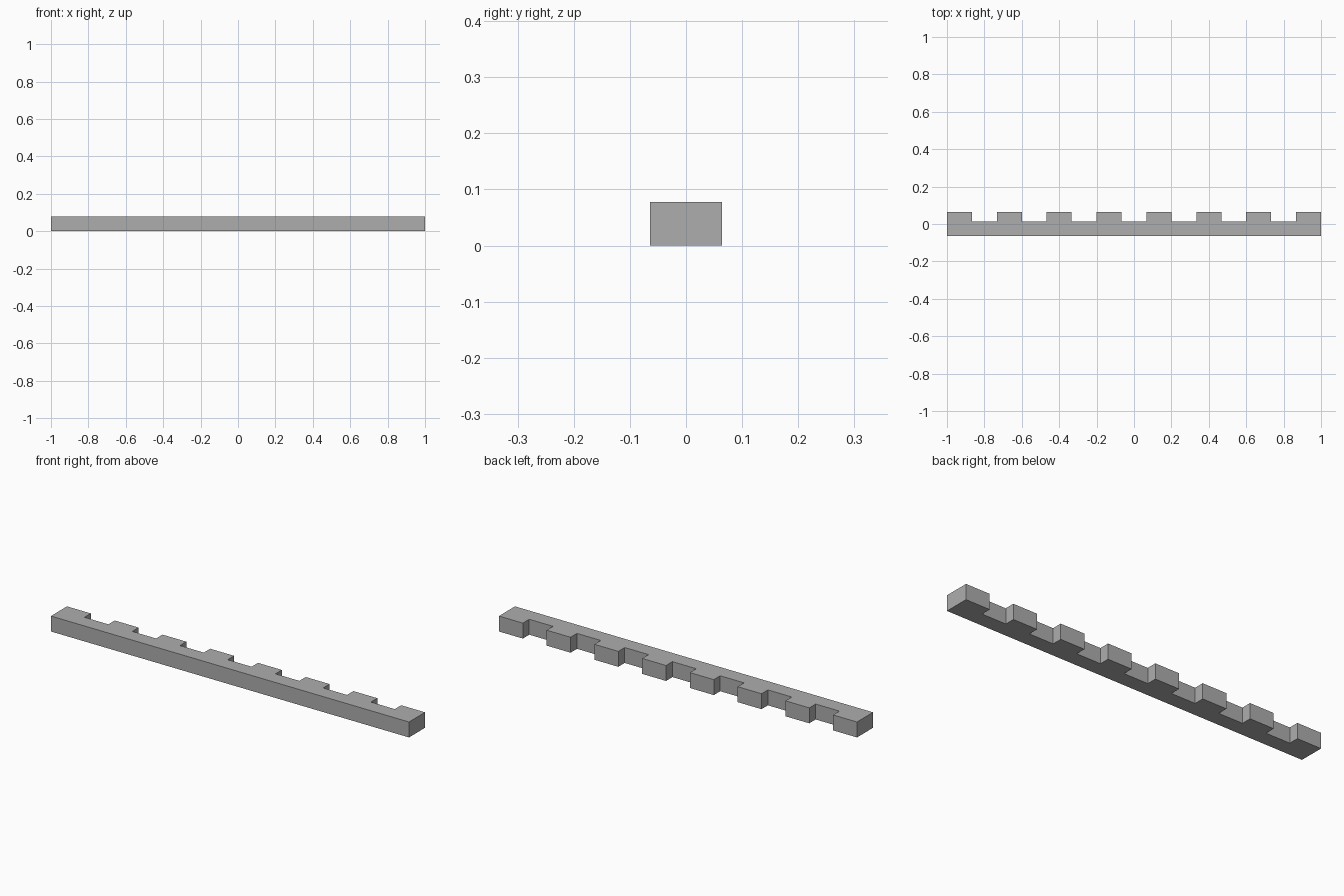
import bpy
import bmesh

cube = bpy.data.objects.get("Cube")
if cube:
    bpy.data.objects.remove(cube, do_unlink=True)

TEETH = 8
PITCH = 2 / (2 * TEETH - 1)      # teeth and gaps share one width
FRONT, NOTCH, BACK = -0.064, 0.013, 0.064
HEIGHT = 0.078

# Plain grey material
grey = bpy.data.materials.new("plain_grey")
grey.use_nodes = True
colour = (0.42, 0.42, 0.42, 1)
grey.diffuse_color = colour
grey.node_tree.nodes["Principled BSDF"].inputs["Base Color"].default_value = colour

# Outline of the bar with square teeth along its back edge
outline = [(1, FRONT), (-1, FRONT)]
for i in range(TEETH):
    left = -1 + 2 * i * PITCH
    right = left + PITCH
    if i > 0:
        outline.append((left, NOTCH))
    outline += [(left, BACK), (right, BACK)]
    if i < TEETH - 1:
        outline.append((right, NOTCH))

# Extrude the outline upwards into one solid
bm = bmesh.new()
base = bm.faces.new([bm.verts.new((x, y, 0)) for x, y in outline])
raised = bmesh.ops.extrude_face_region(bm, geom=[base], use_keep_orig=True)["geom"]
bmesh.ops.translate(bm, vec=(0, 0, HEIGHT),
                    verts=[v for v in raised if isinstance(v, bmesh.types.BMVert)])
bmesh.ops.recalc_face_normals(bm, faces=bm.faces)

mesh = bpy.data.meshes.new("toothed_bar")
bm.to_mesh(mesh)
bm.free()
mesh.materials.append(grey)
bar = bpy.data.objects.new("toothed_bar", mesh)
bpy.context.collection.objects.link(bar)
